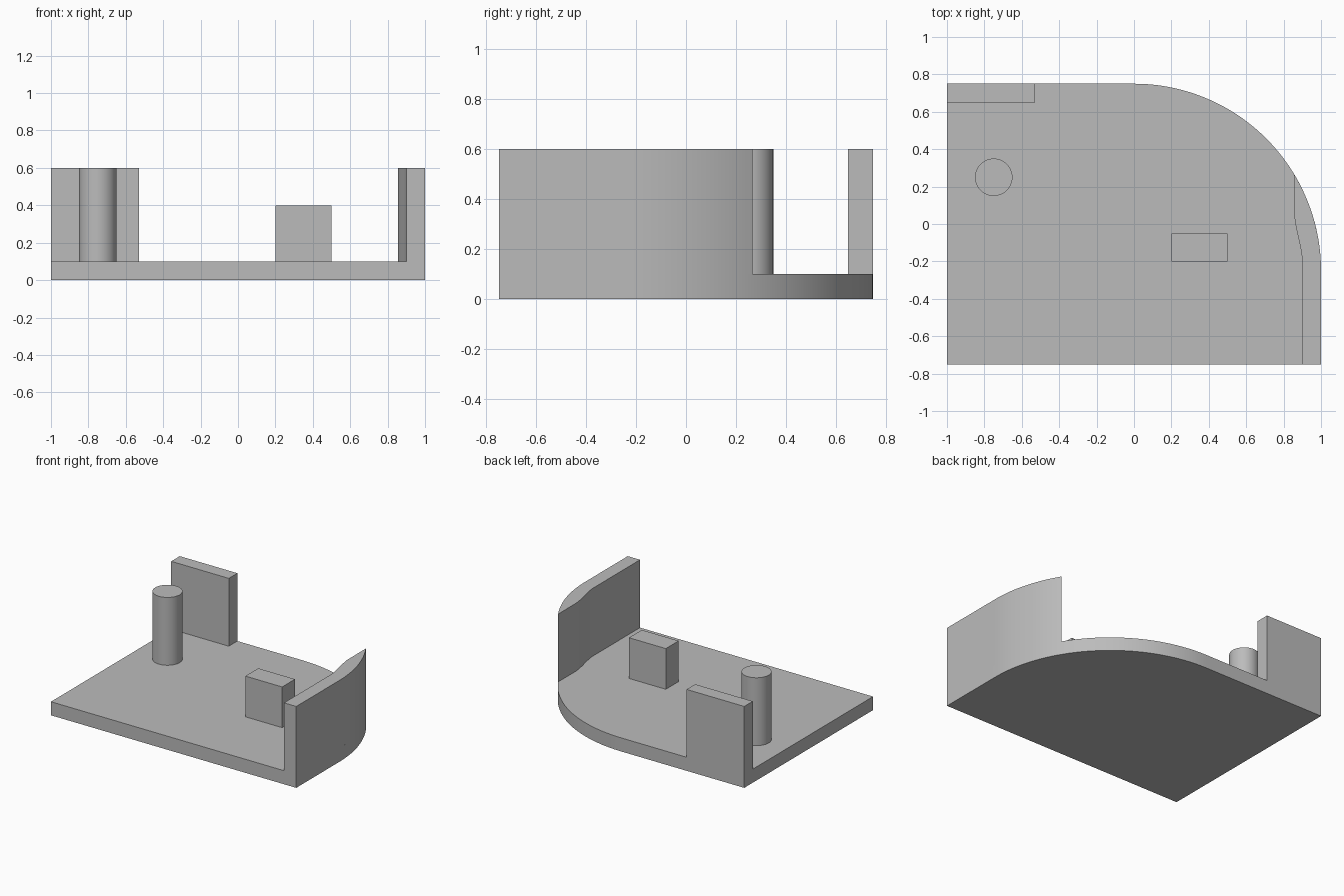
import bpy, bmesh
from math import sin, cos, pi, acos

if "Cube" in bpy.data.objects:
    bpy.data.objects.remove(bpy.data.objects["Cube"], do_unlink=True)

grey = bpy.data.materials.new("light_grey")
grey.use_nodes = True
colour = (0.5, 0.5, 0.5, 1)
grey.diffuse_color = colour
grey.node_tree.nodes["Principled BSDF"].inputs["Base Color"].default_value = colour


def prism(name, outline, bottom, top):
    """Extrude a counter-clockwise outline upwards."""
    bm = bmesh.new()
    face = bm.faces.new([bm.verts.new((x, y, bottom)) for x, y in outline])
    ext = bmesh.ops.extrude_face_region(bm, geom=[face], use_keep_orig=True)
    verts = [v for v in ext["geom"] if isinstance(v, bmesh.types.BMVert)]
    bmesh.ops.translate(bm, verts=verts, vec=(0, 0, top - bottom))
    bmesh.ops.recalc_face_normals(bm, faces=bm.faces)
    mesh = bpy.data.meshes.new(name)
    bm.to_mesh(mesh)
    bm.free()
    mesh.materials.append(grey)
    obj = bpy.data.objects.new(name, mesh)
    bpy.context.collection.objects.link(obj)
    bpy.ops.object.select_all(action="DESELECT")
    bpy.context.view_layer.objects.active = obj
    obj.select_set(True)
    bpy.ops.object.shade_smooth_by_angle(angle=pi / 6)
    return obj


def arc(cx, cy, r, start, end, steps):
    angles = [start + (end - start) * i / steps for i in range(steps + 1)]
    return [(cx + r * cos(a), cy + r * sin(a)) for a in angles]


def box(x0, x1, y0, y1):
    return [(x0, y0), (x1, y0), (x1, y1), (x0, y1)]


FLOOR, TOP = 0.1, 0.6

# Base plate with one large rounded corner
prism("base_plate", [(-1, -0.75), (1, -0.75)] + arc(0, -0.25, 1, 0, pi / 2, 48)
      + [(-1, 0.75)], 0, FLOOR)

# Side wall: outer face follows the plate edge, inner face has a gentle S-bend
bend_x, bend_start, bend_end = 0.856, 0.06, -0.2
inner = []
for i in range(17):
    t = i / 16
    ease = 0.35 * t + 0.65 * t * t * (3 - 2 * t) if 0 < t < 1 else t
    inner.append((bend_x + (0.9 - bend_x) * ease,
                  bend_start + (bend_end - bend_start) * t))
outer = arc(0, -0.25, 1, 0, acos(bend_x), 18)
prism("curved_side_wall", [(0.9, -0.75), (1, -0.75)] + outer + inner, FLOOR, TOP)

# Back wall, round column and low block
prism("back_wall", box(-1, -0.53, 0.65, 0.75), FLOOR, TOP)
prism("column", arc(-0.75, 0.25, 0.1, 0, 2 * pi, 48)[:-1], FLOOR, TOP)
prism("block", box(0.2, 0.5, -0.2, -0.05), FLOOR, 0.4)
